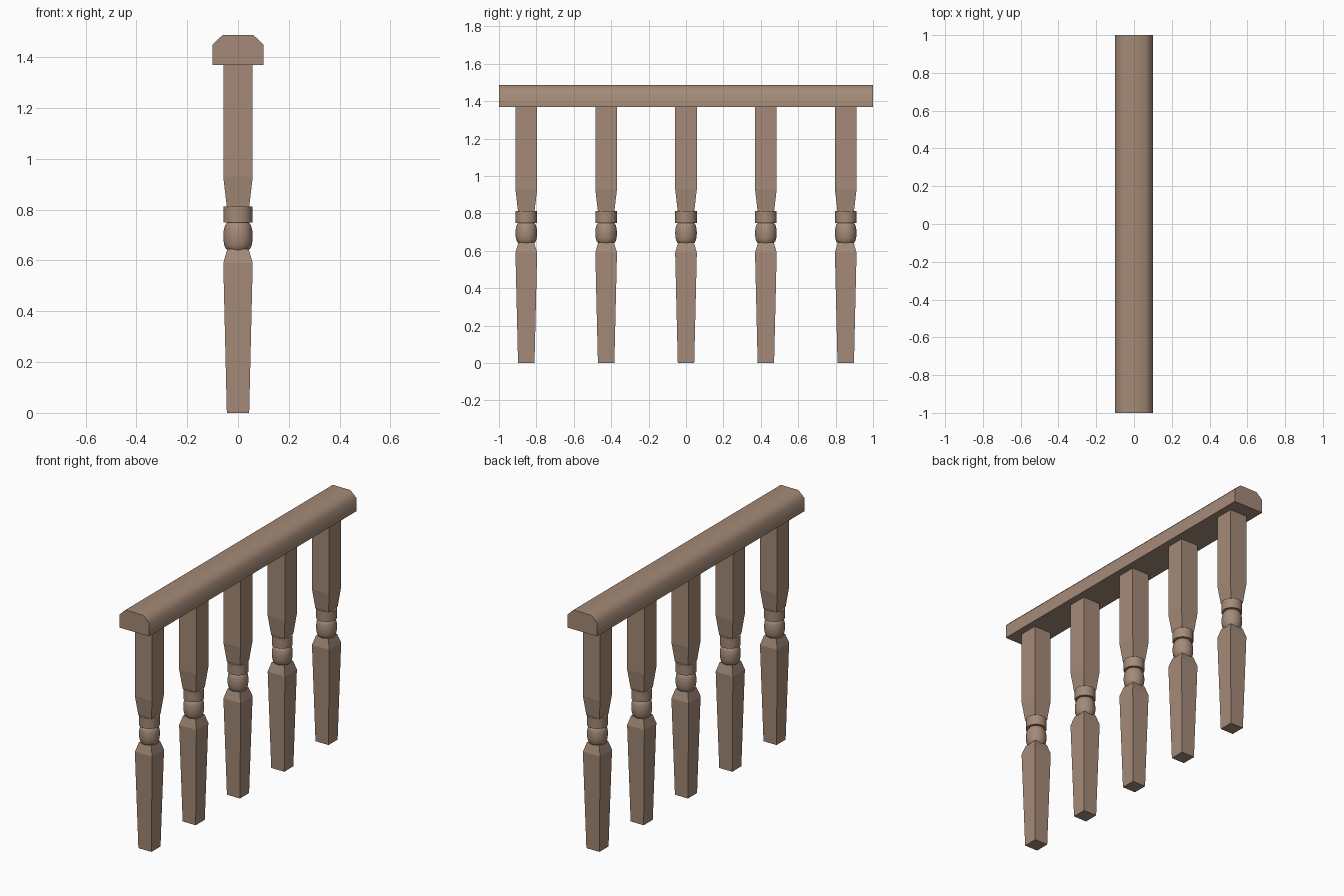
import bpy, bmesh, math

cube = bpy.data.objects.get("Cube")
if cube:
    bpy.data.objects.remove(cube, do_unlink=True)

wood = bpy.data.materials.new("brown_wood")
wood.use_nodes = True
COLOUR = (0.37, 0.255, 0.185, 1)
wood.diffuse_color = COLOUR
wood.node_tree.nodes["Principled BSDF"].inputs["Base Color"].default_value = COLOUR


def loft(name, rings, smooth_angle=None):
    """Skin a list of equal-length point rings and cap both ends."""
    bm = bmesh.new()
    loops = [[bm.verts.new(p) for p in ring] for ring in rings]
    n = len(loops[0])
    for a, b in zip(loops, loops[1:]):
        for i in range(n):
            j = (i + 1) % n
            bm.faces.new((a[i], a[j], b[j], b[i]))
    bm.faces.new(loops[0][::-1])
    bm.faces.new(loops[-1])
    bmesh.ops.recalc_face_normals(bm, faces=bm.faces)
    mesh = bpy.data.meshes.new(name)
    bm.to_mesh(mesh)
    bm.free()
    mesh.materials.append(wood)
    obj = bpy.data.objects.new(name, mesh)
    bpy.context.collection.objects.link(obj)
    if smooth_angle:
        bpy.ops.object.select_all(action='DESELECT')
        obj.select_set(True)
        bpy.context.view_layer.objects.active = obj
        bpy.ops.object.shade_smooth_by_angle(angle=math.radians(smooth_angle))
    return obj


def turned(name, y, profile, sides, smooth_angle=None):
    """Stack rings of (radius, height) around a baluster's axis."""
    # four-sided rings take half the side width as radius
    scale = math.sqrt(2) if sides == 4 else 1
    turn = math.pi / sides
    rings = [[(r * scale * math.cos(turn + math.tau * i / sides),
               y + r * scale * math.sin(turn + math.tau * i / sides), z)
              for i in range(sides)] for r, z in profile]
    return loft(name, rings, smooth_angle)


# Handrail with chamfered top
half = [(0.1, 1.37), (0.1, 1.45), (0.06, 1.488)]
section = half + [(-x, z) for x, z in reversed(half)]
loft("handrail", [[(x, y, z) for x, z in section] for y in (-1, 1)], 60)

# Rounded bead outline
bead = []
for k in range(11):
    t = -1 + k / 5
    bead.append((0.04 + 0.018 * math.sqrt(max(0, 1 - t * t * 0.98)), 0.695 + 0.055 * t))

# Five balusters: square foot, bead, collar and square upper post
for n in range(5):
    y = (n - 2) * 0.427
    tag = f"_{n + 1}"
    turned("lower_post" + tag, y, [(0.044, 0), (0.058, 0.59), (0.042, 0.645)], 4)
    turned("bead" + tag, y, bead, 32, 50)
    turned("collar" + tag, y, [(0.058, 0.75), (0.058, 0.812)], 32, 40)
    turned("upper_post" + tag, y, [(0.044, 0.81), (0.058, 0.93), (0.058, 1.372)], 4)
